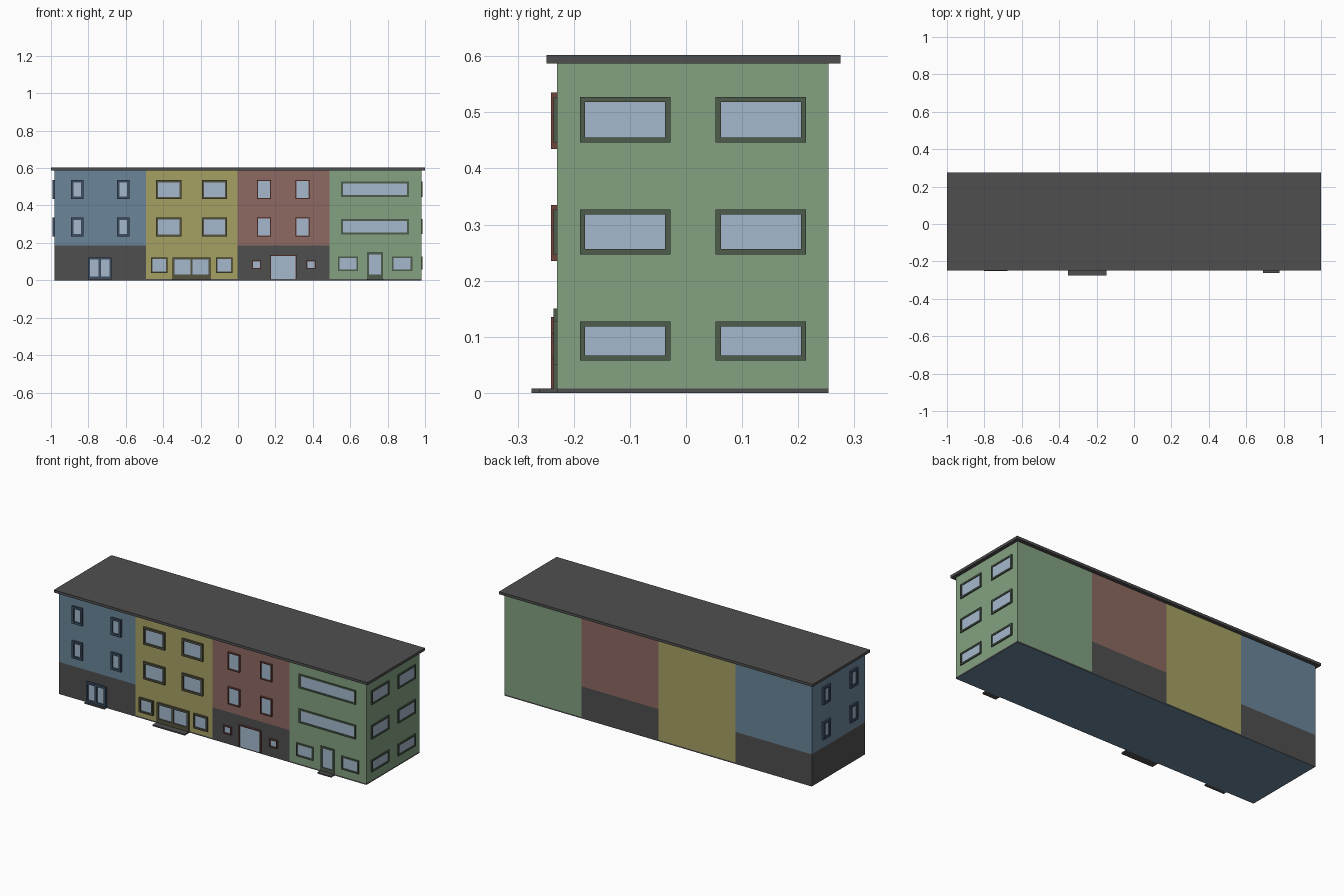
import bpy, bmesh
from mathutils import Matrix, Vector

if "Cube" in bpy.data.objects:
    bpy.data.objects.remove(bpy.data.objects["Cube"])

FRONT, BACK, SIDE = -0.23, 0.254, 0.98
BASE, SPLIT, TOP = 0.008, 0.185, 0.587


def mat(name, r, g, b):
    m = bpy.data.materials.new(name)
    m.diffuse_color = [(c / 255) ** 2.2 for c in (r, g, b)] + [1]
    m.use_nodes = True
    m.node_tree.nodes["Principled BSDF"].inputs["Base Color"].default_value = m.diffuse_color
    return m


BLUE = mat("blue_wall", 107, 133, 153)
YELLOW = mat("yellow_wall", 165, 160, 100)
RED = mat("red_wall", 140, 105, 97)
GREEN = mat("green_wall", 130, 160, 128)
DARK = mat("dark_grey", 80, 80, 80)
GLASS = mat("glass", 163, 183, 203)
BLUE_TRIM = mat("blue_trim", 62, 78, 98)
YELLOW_TRIM = mat("olive_trim", 86, 84, 66)
RED_TRIM = mat("red_trim", 112, 70, 64)
GREEN_TRIM = mat("green_trim", 78, 92, 76)


def boxes(name, bounds, material):
    """One object made of axis-aligned boxes given as (lo, hi) corner pairs."""
    bm = bmesh.new()
    for a, b in bounds:
        a, b = Vector(a), Vector(b)
        size = Vector([abs(q - p) for p, q in zip(a, b)])
        bmesh.ops.create_cube(bm, size=1, matrix=Matrix.Translation((a + b) / 2) @ Matrix.Diagonal(size).to_4x4())
    me = bpy.data.meshes.new(name)
    bm.to_mesh(me)
    bm.free()
    me.materials.append(material)
    ob = bpy.data.objects.new(name, me)
    bpy.context.collection.objects.link(ob)
    return ob


def on_wall(side, u, d, z):
    """Point at distance d outside a wall, u along it."""
    if side == "front":
        return (u, FRONT - d, z)
    return ((SIDE + d) if side == "right" else (-SIDE - d), u, z)


def window(name, side, u0, u1, z0, z1, w, depth, trim, panes=1, bottom=None):
    """Raised frame with optional mullions, and a glass sheet set back in it."""
    bottom = w if bottom is None else bottom
    bars = [(u0, u0 + w, z0, z1), (u1 - w, u1, z0, z1),
            (u0 + w, u1 - w, z1 - w, z1)]
    if bottom > 0:
        bars.append((u0 + w, u1 - w, z0, z0 + bottom))
    for i in range(1, panes):
        u = u0 + (u1 - u0) * i / panes
        bars.append((u - w / 2, u + w / 2, z0 + bottom, z1 - w))
    boxes(name + "_frame", [(on_wall(side, a, 0, c), on_wall(side, b, depth, d))
                            for a, b, c, d in bars], trim)
    boxes(name + "_glass", [(on_wall(side, u0 + w, 0, z0 + bottom),
                             on_wall(side, u1 - w, depth * 0.35, z1 - w))], GLASS)


# Walls: four house sections, two with a dark ground floor
edges = [-SIDE, -0.492, -0.002, 0.488, SIDE]
for i, (label, m, split) in enumerate([("blue", BLUE, True), ("yellow", YELLOW, False),
                                       ("red", RED, True), ("green", GREEN, False)]):
    x0, x1 = edges[i], edges[i + 1]
    low = SPLIT if split else BASE
    boxes(label + "_walls", [((x0, FRONT, low), (x1, BACK, TOP))], m)
    if split:
        boxes(label + "_ground_floor", [((x0, FRONT, BASE), (x1, BACK, SPLIT))], DARK)

# Plinth with a blue underside, and the roof slab
plinth = boxes("plinth", [((-SIDE, FRONT, 0), (SIDE, BACK, BASE))], DARK)
plinth.data.materials.append(BLUE)
for p in plinth.data.polygons:
    if p.normal.z < -0.9:
        p.material_index = 1
boxes("roof", [((-1, -0.249, TOP), (1, 0.275, 0.602))], DARK)

# Upper floor windows, two storeys
for n, dz in (("second", 0.0), ("first", -0.2)):
    z0, z1 = 0.435 + dz, 0.535 + dz
    for k, (a, b) in enumerate([(-0.892, -0.826), (-0.646, -0.58)]):
        window(f"blue_{n}_window_{k}", "front", a, b, z0, z1, 0.013, 0.011, BLUE_TRIM)
    for k, y in enumerate((-0.122, 0.126)):
        window(f"blue_side_{n}_window_{k}", "left", y - 0.033, y + 0.033, z0, z1, 0.013, 0.011, BLUE_TRIM)
    for k, (a, b) in enumerate([(-0.438, -0.302), (-0.192, -0.058)]):
        window(f"yellow_{n}_window_{k}", "front", a, b, z0, z1, 0.011, 0.011, YELLOW_TRIM)
    for k, (a, b) in enumerate([(0.102, 0.176), (0.308, 0.382)]):
        window(f"red_{n}_window_{k}", "front", a, b, z0, z1, 0.005, 0.011, RED_TRIM)
    window(f"green_{n}_window", "front", 0.552, 0.913, 0.446 + dz, 0.527 + dz, 0.009, 0.006, GREEN_TRIM)

# Green gable windows, three storeys
for n, z0, z1 in (("second", 0.446, 0.527), ("first", 0.247, 0.327), ("ground", 0.058, 0.127)):
    for k, (a, b) in enumerate([(-0.189, -0.028), (0.053, 0.214)]):
        window(f"green_side_{n}_window_{k}", "right", a, b, z0, z1, 0.009, 0.007, GREEN_TRIM)

# Ground floor windows
for k, (a, b) in enumerate([(-0.465, -0.376), (-0.118, -0.029)]):
    window(f"yellow_ground_window_{k}", "front", a, b, 0.038, 0.122, 0.009, 0.011, YELLOW_TRIM)
for k, (a, b) in enumerate([(0.074, 0.122), (0.367, 0.415)]):
    window(f"red_ground_window_{k}", "front", a, b, 0.06, 0.106, 0.005, 0.011, RED_TRIM)
for k, (a, b) in enumerate([(0.534, 0.642), (0.823, 0.932)]):
    window(f"green_ground_window_{k}", "front", a, b, 0.05, 0.127, 0.009, 0.006, GREEN_TRIM)

# Entrance doors
window("blue_door", "front", -0.802, -0.676, BASE, 0.123, 0.012, 0.011, BLUE_TRIM, panes=2)
window("yellow_door", "front", -0.35, -0.148, BASE, 0.123, 0.011, 0.011, YELLOW_TRIM, panes=2, bottom=0.024)
window("red_door", "front", 0.172, 0.312, BASE, 0.135, 0.005, 0.011, RED_TRIM, bottom=0)
window("green_door", "front", 0.69, 0.776, BASE, 0.15, 0.011, 0.006, GREEN_TRIM, bottom=0.022)

# Door steps
for label, a, b, y in (("blue", -0.802, -0.676, -0.252), ("yellow", -0.352, -0.147, -0.275),
                       ("green", 0.69, 0.778, -0.262)):
    boxes(label + "_step", [((a, y, 0), (b, FRONT, BASE))], DARK)
